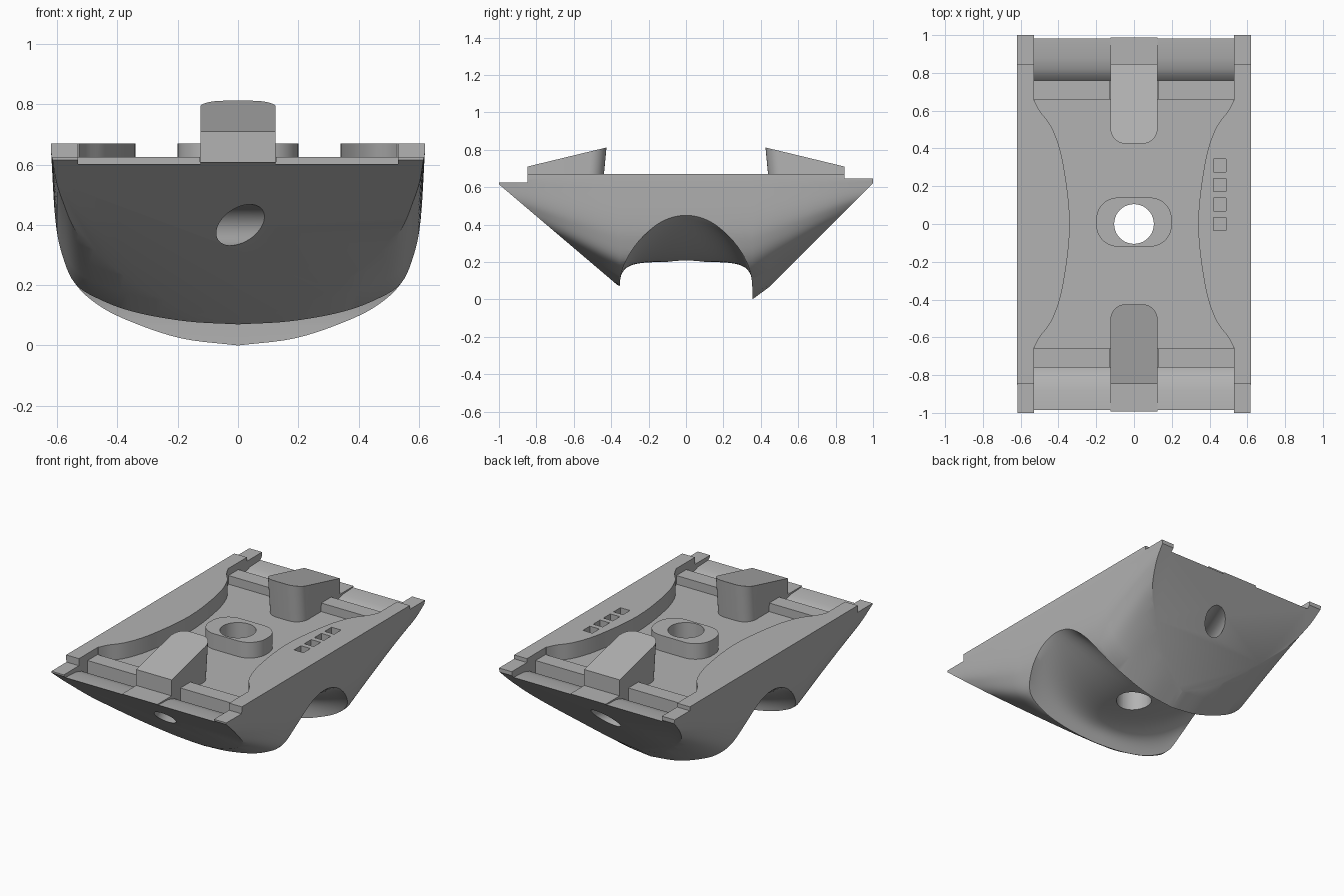
import bpy, bmesh, math
from mathutils import Vector, Matrix

cube = bpy.data.objects.get("Cube")
if cube:
    bpy.data.objects.remove(cube, do_unlink=True)

grey = bpy.data.materials.new("plain_grey")
grey.use_nodes = True
grey.diffuse_color = (0.45, 0.45, 0.45, 1)
grey.node_tree.nodes["Principled BSDF"].inputs["Base Color"].default_value = (0.45, 0.45, 0.45, 1)


def finish(bm, name):
    bmesh.ops.recalc_face_normals(bm, faces=bm.faces)
    me = bpy.data.meshes.new(name)
    bm.to_mesh(me)
    bm.free()
    me.materials.append(grey)
    ob = bpy.data.objects.new(name, me)
    bpy.context.collection.objects.link(ob)
    return ob


def activate(ob):
    bpy.ops.object.select_all(action='DESELECT')
    ob.select_set(True)
    bpy.context.view_layer.objects.active = ob


def cut(ob, cutter, keep=False):
    mod = ob.modifiers.new("cut", 'BOOLEAN')
    mod.operation = 'DIFFERENCE'
    mod.solver = 'EXACT'
    mod.object = cutter
    activate(ob)
    bpy.ops.object.modifier_apply(modifier=mod.name)
    if not keep:
        bpy.data.objects.remove(cutter, do_unlink=True)


def smooth_curve(pts, steps):
    """Catmull-Rom curve through the points."""
    p = [Vector(q) for q in pts]
    p = [2 * p[0] - p[1]] + p + [2 * p[-1] - p[-2]]
    out = []
    for i in range(1, len(p) - 2):
        a, b, c, d = p[i - 1:i + 3]
        for k in range(steps):
            t = k / steps
            out.append(0.5 * (2 * b + (c - a) * t + (2 * a - 5 * b + 4 * c - d) * t * t
                              + (3 * b - a - 3 * c + d) * t ** 3))
    return out + [p[-2]]


def loft(rings):
    """Closed solid through a row of equal rings."""
    bm = bmesh.new()
    vs = [[bm.verts.new(co) for co in ring] for ring in rings]
    n = len(vs[0])
    for a, b in zip(vs, vs[1:]):
        for i in range(n):
            j = (i + 1) % n
            bm.faces.new((a[i], a[j], b[j], b[i]))
    bm.faces.new(vs[0])
    bm.faces.new(vs[-1])
    return bm


def box(x0, x1, y0, y1, z0, z1):
    plan = [(x0, y0), (x1, y0), (x1, y1), (x0, y1)]
    return loft([[(x, y, z) for x, y in plan] for z in (z0, z1)])


def side_prism(profile, x0, x1):
    return loft([[(x, y, z) for y, z in profile] for x in (x0, x1)])


def rod(center, axis, radius, length):
    bm = bmesh.new()
    rot = Vector(axis).to_track_quat('Z', 'Y').to_matrix().to_4x4()
    bmesh.ops.create_cone(bm, cap_ends=True, segments=48, radius1=radius, radius2=radius,
                          depth=length, matrix=Matrix.Translation(center) @ rot)
    return finish(bm, "rod_cutter")


# Hull: bowl section that gets shallower towards both ends
RIM = 0.64
side = [(0.62, RIM), (0.606, 0.417), (0.583, 0.3), (0.54, 0.205)]
back_half = smooth_curve(side + [(0.465, 0.135), (0.358, 0.08), (0.19, 0.024), (0, 0)], 5)
front_half = smooth_curve(side + [(0.457, 0.152), (0.34, 0.11), (0.17, 0.08), (0, 0.07)], 5)


def hull_ring(y):
    half = front_half if y < 0 else back_half
    depth = 1 - (1.15 if y > 0 else 1.1) * max(0, abs(y) - 0.355)
    pts = [(x, RIM - (RIM - z) * depth) for x, z in half]
    pts = [(0.62, 0.67)] + pts + [(-x, z) for x, z in pts[-2::-1]] + [(-0.62, 0.67)]
    return [(x, y, z) for x, z in pts]


stations = [0.1, 0.355, 0.45, 0.55, 0.65, 0.75, 0.85, 1]
bm = loft([hull_ring(y) for y in [-s for s in reversed(stations)] + stations])

# Slanted end faces
for tip, foot in (((-1, 0.615), (-0.4, 0.105)), ((1, 0.62), (0.47, 0.09))):
    dy, dz = foot[0] - tip[0], foot[1] - tip[1]
    normal = Vector((0, dz, -dy)) if dy < 0 else Vector((0, -dz, dy))
    if normal.z > 0:
        normal = -normal
    res = bmesh.ops.bisect_plane(bm, geom=bm.verts[:] + bm.edges[:] + bm.faces[:],
                                 plane_co=(0, *tip), plane_no=normal, clear_outer=True)
    rim = [e for e in bm.edges if e.is_boundary]
    bmesh.ops.holes_fill(bm, edges=rim, sides=0)
body = finish(bm, "saddle_body")

# Saddle tunnel underneath, boxy and low in the middle, round and high at the sides
rings = []
for i in range(41):
    x = -0.8 + 1.6 * i / 40
    k = min(1, abs(x) / 0.6)
    height = 0.2 + 0.25 * (x / 0.61) ** 2
    power = 5 - 3 * k ** 1.3
    ring = [(x, -0.355, -0.2)]
    for j in range(41):
        a = math.pi * (1 - j / 40)
        c, s = math.cos(a), max(0, math.sin(a))
        ring.append((x, math.copysign(0.355 * abs(c) ** (2 / power), c),
                     height * s ** (2 / power)))
    rings.append(ring + [(x, 0.355, -0.2)])
cut(body, finish(loft(rings), "tunnel_cutter"))

# Recessed floor with waisted side pads
FLOOR = 0.57
edge = smooth_curve([(0.53, -0.66), (0.5, -0.6), (0.43, -0.5), (0.375, -0.32), (0.34, 0),
                     (0.375, 0.32), (0.43, 0.5), (0.5, 0.6), (0.53, 0.66)], 5)
outline = [(p.x, p.y) for p in edge] + [(-p.x, p.y) for p in reversed(edge)]
cut(body, finish(loft([[(x, y, z) for x, y in outline] for z in (FLOOR, 0.9)]), "floor_cutter"))

# End channels: cross bar, rounded apron, centre foot and stepped rail ends
channel = [(0.655, 0.625), (0.76, 0.625), (0.76, 0.53), (0.785, 0.56), (0.82, 0.58),
           (0.88, 0.597), (1.1, 0.607), (1.1, 0.9), (0.655, 0.9)]
for end, step in ((-1, 0.625), (1, 0.645)):
    profile = [(end * y, z) for y, z in channel]
    for sx in (-1, 1):
        cut(body, finish(side_prism(profile, sx * 0.125, sx * 0.53), "channel_cutter"))
        cut(body, finish(box(sx * 0.52, sx * 0.7, end * 0.847, end * 1.1, step, 0.9), "rail_cutter"))
    cut(body, finish(box(-0.126, 0.126, end * 0.655, end * 1.1, 0.608, 0.9), "foot_cutter"))

# Row of square pockets in the left pad
for i in range(4):
    y = 0.103 * i
    cut(body, finish(box(0.42, 0.487, y - 0.035, y + 0.035, 0.6, 0.8), "pocket_cutter"))

# Angled holes in both end faces
for end in (-1, 1):
    axis = Vector((-0.4, -end, 0)).normalized()
    start = Vector((0.017, end * 0.77, 0.4))
    cut(body, rod(start + axis * 0.2, axis, 0.068, 1.0))

# Central boss with its through hole
bm = box(-0.2, 0.2, -0.12, 0.14, FLOOR - 0.02, 0.67)
upright = [e for e in bm.edges if abs(e.verts[0].co.z - e.verts[1].co.z) > 0.05]
bmesh.ops.bevel(bm, geom=upright, offset=0.115, segments=10, profile=0.5, affect='EDGES')
boss = finish(bm, "centre_boss")
drill = rod((0, 0, 0.4), (0, 0, 1), 0.105, 1.0)
cut(body, drill, keep=True)
cut(boss, drill)

# Pair of hook clips with sloping roofs and rounded inner ends
parts = [body, boss]
for end, name in ((-1, "front_clip"), (1, "back_clip")):
    profile = [(end * y, z) for y, z in
               ((0.848, 0.55), (0.848, 0.71), (0.425, 0.812), (0.45, 0.55))]
    bm = side_prism(profile, -0.125, 0.125)
    inner = [e for e in bm.edges if all(abs(v.co.y) < 0.5 for v in e.verts)
             and abs(e.verts[0].co.z - e.verts[1].co.z) > 0.1]
    bmesh.ops.bevel(bm, geom=inner, offset=0.08, segments=8, profile=0.5, affect='EDGES')
    parts.append(finish(bm, name))

for ob in parts:
    activate(ob)
    bpy.ops.object.shade_smooth_by_angle(angle=math.radians(28))
